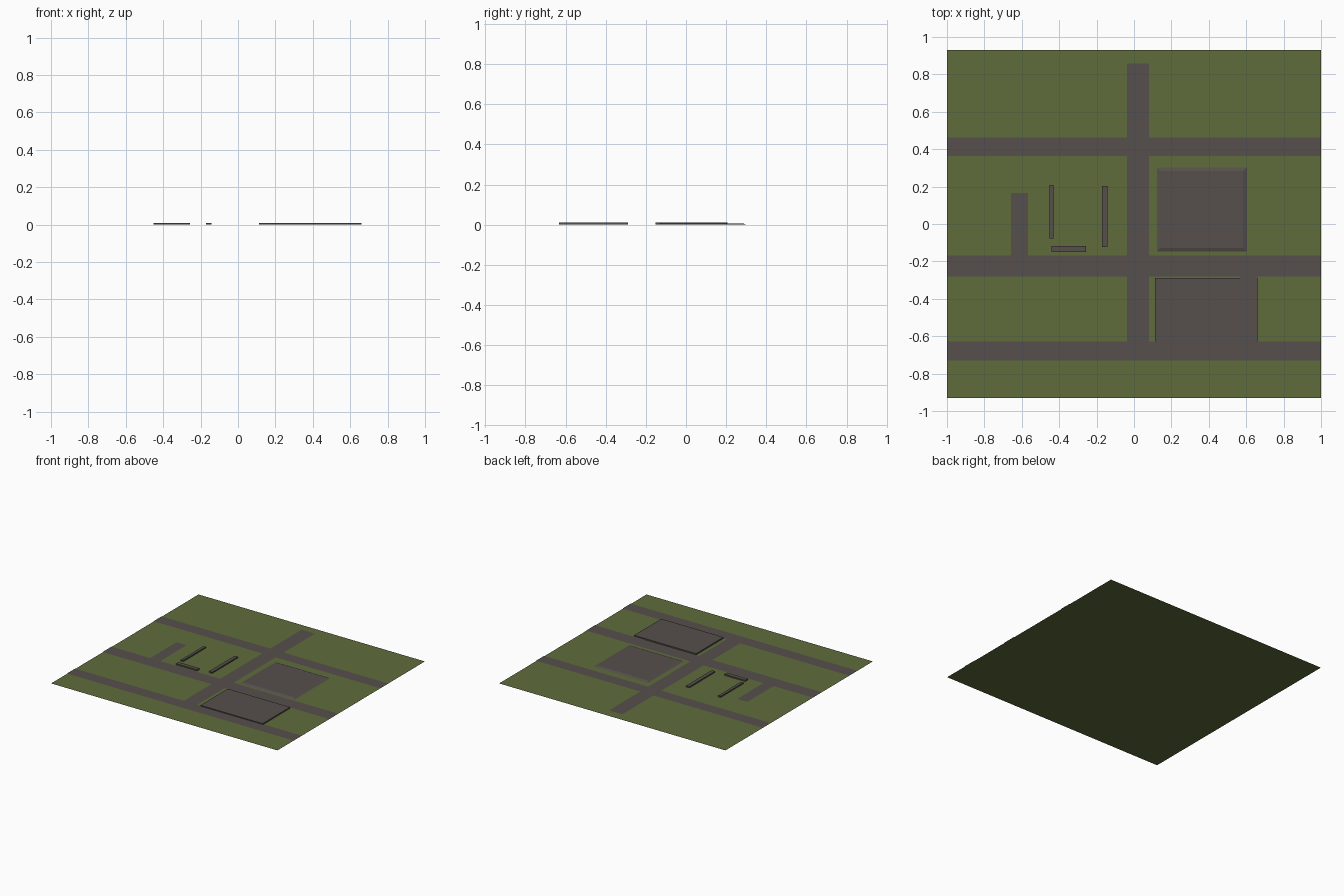
import bpy, bmesh

if "Cube" in bpy.data.objects:
    bpy.data.objects.remove(bpy.data.objects["Cube"])


def material(name, rgb):
    m = bpy.data.materials.new(name)
    m.diffuse_color = (*rgb, 1)
    m.use_nodes = True
    m.node_tree.nodes["Principled BSDF"].inputs["Base Color"].default_value = m.diffuse_color
    return m


GRASS = material("grass_green", (0.113, 0.149, 0.045))
ASPHALT = material("asphalt_grey", (0.092, 0.080, 0.073))


def finish(name, bm, mat):
    me = bpy.data.meshes.new(name)
    bm.to_mesh(me)
    bm.free()
    me.materials.append(mat)
    bpy.context.collection.objects.link(bpy.data.objects.new(name, me))


def plate(name, x0, x1, y0, y1, z, mat):
    """Flat rectangle facing up."""
    bm = bmesh.new()
    bm.faces.new([bm.verts.new((x, y, z)) for x, y in
                  ((x0, y0), (x1, y0), (x1, y1), (x0, y1))])
    finish(name, bm, mat)


def slab(name, x0, x1, y0, y1, top, mat, inset=0.0, z0=0.0):
    """Raised pad without a floor; inset slopes its sides."""
    bm = bmesh.new()
    rings = []
    for z, d in ((z0, 0), (top, inset)):
        rings.append([bm.verts.new((x, y, z)) for x, y in
                      ((x0 + d, y0 + d), (x1 - d, y0 + d),
                       (x1 - d, y1 - d), (x0 + d, y1 - d))])
    lo, hi = rings
    for i in range(4):
        j = (i + 1) % 4
        bm.faces.new((lo[i], lo[j], hi[j], hi[i]))
    bm.faces.new(hi)
    finish(name, bm, mat)


# Grass base
plate("grass_base", -1, 1, -0.93, 0.93, 0, GRASS)

# Streets running left to right
for name, y0, y1 in (("north_street", 0.363, 0.463),
                     ("middle_street", -0.28, -0.168),
                     ("south_street", -0.73, -0.628)):
    plate(name, -1, 1, y0, y1, 0.003, ASPHALT)

# Streets running front to back
plate("main_avenue", -0.038, 0.079, -0.66, 0.858, 0.0035, ASPHALT)
plate("side_lane", -0.657, -0.568, -0.2, 0.165, 0.0035, ASPHALT)
plate("parking_lane", 0.567, 0.66, -0.66, -0.2, 0.0035, ASPHALT)

# Paved lots
slab("sloped_lot", 0.122, 0.603, -0.148, 0.303, 0.007, ASPHALT, inset=0.02)
slab("raised_lot", 0.112, 0.661, -0.633, -0.288, 0.01, ASPHALT)

# Narrow kerbs round the small courtyard
slab("left_kerb", -0.452, -0.43, -0.078, 0.208, 0.01, ASPHALT)
slab("right_kerb", -0.172, -0.143, -0.122, 0.203, 0.01, ASPHALT)
slab("front_kerb", -0.441, -0.257, -0.151, -0.118, 0.01, ASPHALT)
